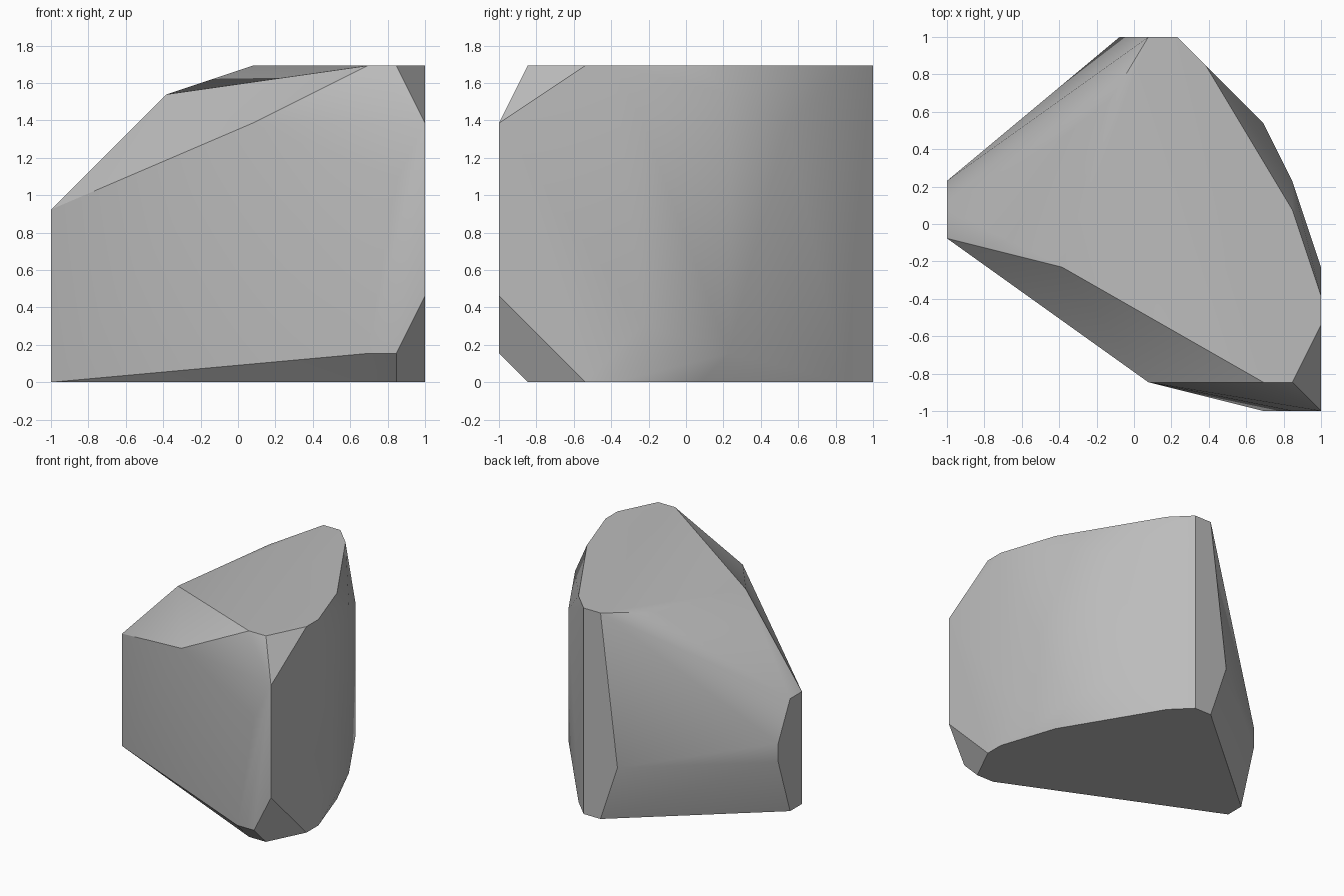
import bpy
import bmesh
from math import radians

if "Cube" in bpy.data.objects:
    bpy.data.objects.remove(bpy.data.objects["Cube"], do_unlink=True)

UNIT = 1 / 13   # the boulder's corners sit on a coarse lattice
HEIGHT = 22

# Outline shared by the flat top and the flat base
rim = [(1, 13), (3, 13), (5, 11), (11, 1), (13, -5), (13, -7), (11, -11), (9, -11)]
corners = [(x, y, z) for x, y in rim for z in (0, HEIGHT)]

# Bulging flank, mirrored between top and bottom: x, y, inset from both ends
for x, y, inset in [(9, 7, 4), (11, 3, 2), (13, -3, 4)]:
    corners += [(x, y, inset), (x, y, HEIGHT - inset)]

# Narrow end facet and the chamfer beside it
corners += [(-13, -1, 0), (-13, 1, 0), (-13, -1, 12), (-13, 1, 12),
            (-13, 3, 6), (-13, 3, 8), (-1, 13, 6)]

# Front face and its lower chamfers
corners += [(9, -13, 2), (11, -13, 2), (13, -13, 6), (13, -13, 18),
            (11, -13, 14), (1, -11, 18)]

# Sloping shoulder
corners += [(-5, -3, 20), (-2, 8, 21)]

# Wrap the corners in one convex stone
bm = bmesh.new()
for corner in corners:
    bm.verts.new([c * UNIT for c in corner])
hull = bmesh.ops.convex_hull(bm, input=bm.verts)
unused = {g for g in hull["geom_interior"] + hull["geom_unused"]
          if isinstance(g, bmesh.types.BMVert) and g.is_valid}
bmesh.ops.delete(bm, geom=list(unused), context="VERTS")
bmesh.ops.dissolve_limit(bm, angle_limit=radians(1), verts=bm.verts, edges=bm.edges)
bmesh.ops.recalc_face_normals(bm, faces=bm.faces)
mesh = bpy.data.meshes.new("boulder")
bm.to_mesh(mesh)
bm.free()

# Plain grey stone
stone = bpy.data.materials.new("grey_stone")
stone.use_nodes = True
grey = (0.5, 0.5, 0.5, 1)
stone.diffuse_color = grey
stone.node_tree.nodes["Principled BSDF"].inputs["Base Color"].default_value = grey
mesh.materials.append(stone)

boulder = bpy.data.objects.new("boulder", mesh)
bpy.context.collection.objects.link(boulder)
bpy.ops.object.select_all(action="DESELECT")
boulder.select_set(True)
bpy.context.view_layer.objects.active = boulder
bpy.ops.object.shade_smooth_by_angle(angle=radians(30))
